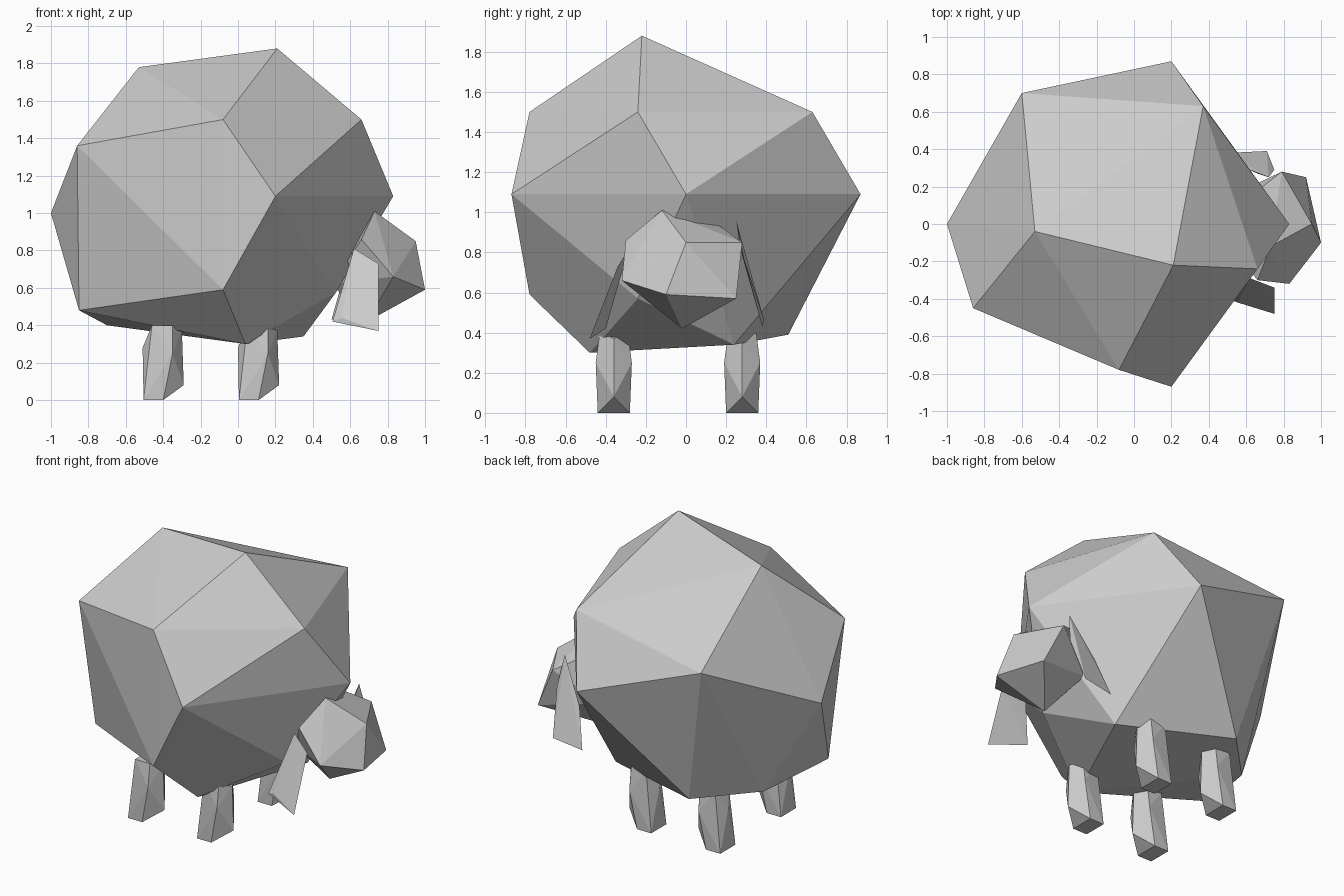
import bpy, bmesh


def hull(name, points, offset=(0, 0, 0)):
    """Faceted solid: convex hull around a few corner points."""
    bm = bmesh.new()
    for p in points:
        bm.verts.new([a + b for a, b in zip(p, offset)])
    res = bmesh.ops.convex_hull(bm, input=bm.verts)
    loose = [v for v in bm.verts if not v.link_faces]
    bmesh.ops.delete(bm, geom=loose, context='VERTS')
    bmesh.ops.recalc_face_normals(bm, faces=bm.faces)
    me = bpy.data.meshes.new(name)
    bm.to_mesh(me)
    bm.free()
    ob = bpy.data.objects.new(name, me)
    bpy.context.collection.objects.link(ob)
    return ob


# Woolly body: irregular faceted ball
hull("body", [
    (-0.53, -0.04, 1.78), (0.21, -0.22, 1.88),
    (0.66, -0.24, 1.50), (0.37, 0.63, 1.50), (-0.08, -0.78, 1.50),
    (-0.86, -0.45, 1.36), (-0.60, 0.70, 1.36),
    (0.20, -0.87, 1.09), (0.83, 0.0, 1.09), (0.20, 0.87, 1.09), (-1.0, 0.0, 1.0),
    (-0.85, -0.29, 0.48), (-0.08, -0.78, 0.59), (0.52, -0.24, 0.57),
    (0.04, -0.48, 0.30), (0.35, 0.24, 0.34), (-0.38, 0.51, 0.39), (-0.70, 0.18, 0.40)])

# Head, its back end sunk into the body
hull("head", [
    (0.73, -0.12, 1.01), (0.95, 0.0, 0.85), (1.0, -0.10, 0.59),
    (0.83, -0.32, 0.66), (0.66, -0.30, 0.86), (0.79, 0.28, 0.85),
    (0.92, 0.25, 0.57), (0.69, -0.02, 0.42), (0.65, 0.17, 0.93),
    (0.50, -0.10, 0.62), (0.52, 0.15, 0.65)])

# Hanging ears: thin slabs on either side of the head
hull("front_ear", [
    (0.62, -0.29, 0.81), (0.75, -0.34, 0.73), (0.75, -0.48, 0.37),
    (0.555, -0.42, 0.44), (0.505, -0.40, 0.42), (0.59, -0.32, 0.70)])
hull("back_ear", [
    (0.72, 0.25, 0.96), (0.75, 0.29, 0.76), (0.71, 0.39, 0.46),
    (0.50, 0.38, 0.43), (0.57, 0.31, 0.68), (0.66, 0.27, 0.82)])

# Legs: one faceted stump repeated four times
leg = [(0.11, 0.0, 0.08), (-0.11, 0.0, 0.28), (0.10, 0.0, 0.37)]
for s in (-1, 1):
    leg += [(-0.105, s * 0.08, 0.0), (0.0, s * 0.08, 0.0),
            (0.05, s * 0.09, 0.25), (-0.06, s * 0.07, 0.40), (0.05, s * 0.07, 0.40)]
for side, y in (("front", -0.36), ("back", 0.28)):
    for end, x in (("left", -0.40), ("right", 0.11)):
        hull(f"{side}_{end}_leg", leg, (x, y, 0))
